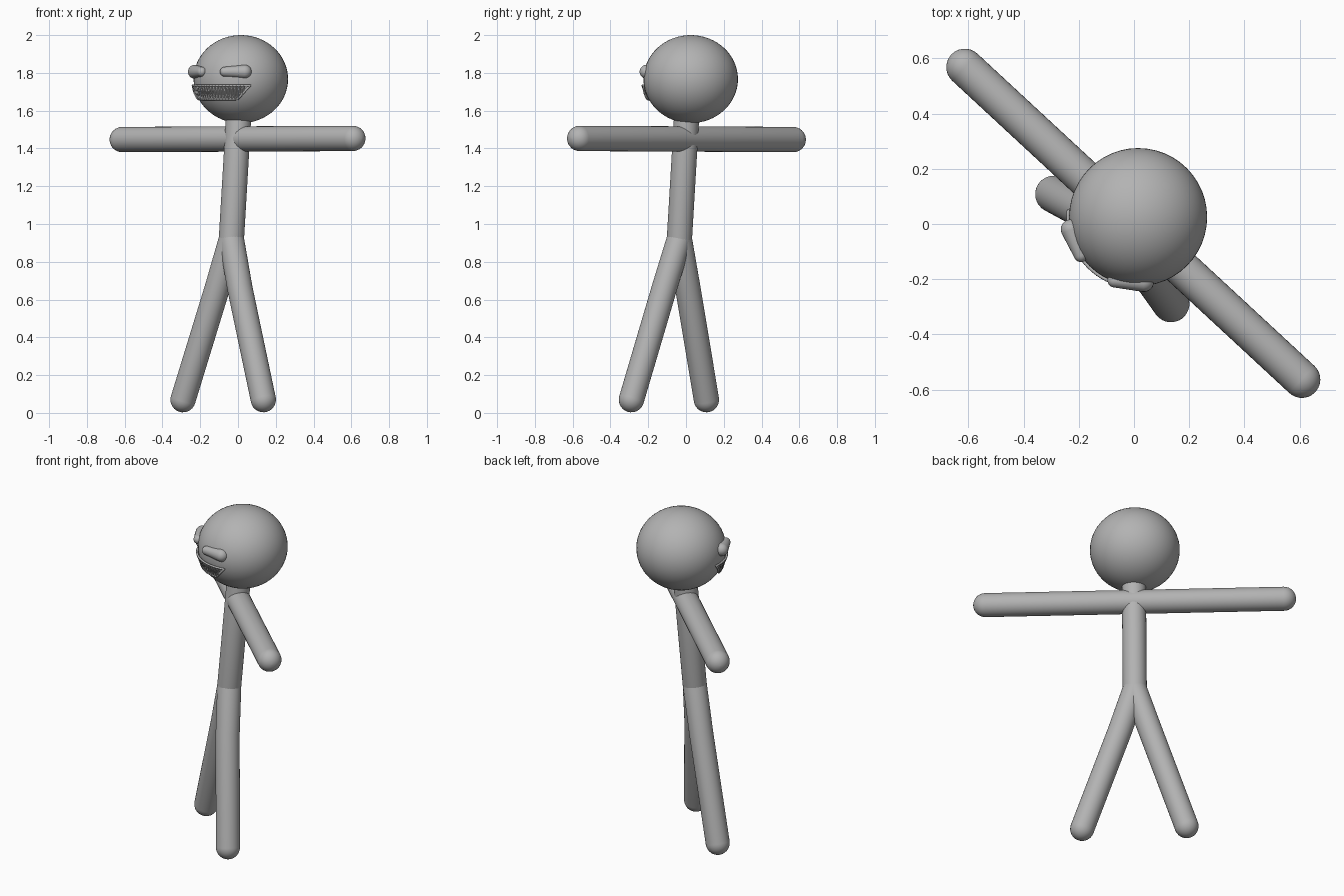
import bpy, bmesh, math
from mathutils import Vector

if "Cube" in bpy.data.objects:
    bpy.data.objects.remove(bpy.data.objects["Cube"])

grey = bpy.data.materials.new("plain_grey")
grey.diffuse_color = (0.45, 0.45, 0.45, 1)
grey.use_nodes = True
grey.node_tree.nodes["Principled BSDF"].inputs["Base Color"].default_value = grey.diffuse_color

HEAD = Vector((0.015, 0.025, 1.767))
HEAD_R, HEAD_H = 0.25, 0.233
FACE = math.radians(228)          # heading of the face seen from above


def finish(name, bm, smooth=True):
    bmesh.ops.recalc_face_normals(bm, faces=bm.faces[:])
    me = bpy.data.meshes.new(name)
    bm.to_mesh(me)
    bm.free()
    me.materials.append(grey)
    ob = bpy.data.objects.new(name, me)
    bpy.context.collection.objects.link(ob)
    for p in me.polygons:
        p.use_smooth = smooth
    return ob


def rod(name, points, radii, sides=32, cap=7):
    """Round-ended tube swept along a few points."""
    pts = [Vector(p) for p in points]
    dirs = [(b - a).normalized() for a, b in zip(pts, pts[1:])]
    rings = []
    for i in range(cap):
        a = math.pi / 2 * (i + 0.15) / cap
        rings.append((pts[0] - dirs[0] * radii[0] * math.cos(a), dirs[0], radii[0] * math.sin(a)))
    for i, p in enumerate(pts):
        d = (dirs[max(i - 1, 0)] + dirs[min(i, len(dirs) - 1)]).normalized()
        rings.append((p, d, radii[i]))
    for i in reversed(range(cap)):
        a = math.pi / 2 * (i + 0.15) / cap
        rings.append((pts[-1] + dirs[-1] * radii[-1] * math.cos(a), dirs[-1], radii[-1] * math.sin(a)))
    ref = Vector((0.31, 0.95, 0)) if abs(dirs[0].z) > 0.7 else Vector((0, 0, 1))
    bm = bmesh.new()
    loops = []
    for c, d, r in rings:
        u = ref.cross(d).normalized()
        v = d.cross(u)
        loops.append([bm.verts.new(c + r * (u * math.cos(t) + v * math.sin(t)))
                      for t in (2 * math.pi * k / sides for k in range(sides))])
    for a, b in zip(loops, loops[1:]):
        for k in range(sides):
            bm.faces.new((a[k], a[k - 1], b[k - 1], b[k]))
    bm.faces.new(loops[0])
    bm.faces.new(loops[-1])
    return finish(name, bm)


# Head
bm = bmesh.new()
bmesh.ops.create_uvsphere(bm, u_segments=48, v_segments=32, radius=1)
for v in bm.verts:
    v.co = HEAD + Vector((v.co.x * HEAD_R, v.co.y * HEAD_R, v.co.z * HEAD_H))
finish("head", bm)

# Body, arms and legs
R = 0.067
hip = (-0.035, -0.035, 0.92)
rod("torso", [(0.004, 0.004, 1.58), hip], [R, R])
rod("arms", [(-0.613, 0.568, 1.447), (0.608, -0.563, 1.453)], [R, R])
rod("left_leg", [hip, (-0.11, 0.01, 0.66), (-0.291, 0.108, 0.07)], [R, R, R])
rod("right_leg", [hip, (0.01, -0.115, 0.66), (0.134, -0.289, 0.07)], [R, R, R])

# Eyes, wider at the outer ends
rod("right_eye", [(0.035, -0.209, 1.806), (-0.07, -0.204, 1.806)], [0.037, 0.026], 20)
rod("left_eye", [(-0.228, -0.02, 1.806), (-0.192, -0.112, 1.806)], [0.037, 0.026], 20)

# Mouth: crescent wrapped around the head
HALF, TOP, DEPTH = math.radians(53), 1.733, 0.072


def lower(t):
    return TOP - DEPTH * min(1, (1 - abs(t)) / 0.28)


def on_face(t, z, out):
    a = FACE + t * HALF
    s = math.sqrt(1 - ((z - HEAD.z) / HEAD_H) ** 2)
    r = HEAD_R * s + out
    return Vector((HEAD.x + r * math.cos(a), HEAD.y + r * math.sin(a), z))


N = 28
ts = [-1 + 2 * i / N for i in range(N + 1)]
bm = bmesh.new()
rows = [[bm.verts.new(on_face(t, TOP + (lower(t) - TOP) * j / 3, 0.004)) for j in range(4)]
        for t in ts[1:-1]]
for a, b in zip(rows, rows[1:]):
    for j in range(3):
        bm.faces.new((a[j], a[j + 1], b[j + 1], b[j]))
finish("mouth_inside", bm)

rod("upper_lip", [on_face(t, TOP, 0.007) for t in ts], [0.006] * (N + 1), 8, 2)
rod("lower_lip", [on_face(t, lower(t), 0.007) for t in ts], [0.006] * (N + 1), 8, 2)

# Interlocking pointed teeth
for name, upper in (("upper_teeth", True), ("lower_teeth", False)):
    bm = bmesh.new()
    n = 22
    for i in range(n):
        t = -0.9 + 1.8 * (i + (0.5 if upper else 0.0)) / n
        root, end = (TOP, lower(t)) if upper else (lower(t), TOP)
        tip = bm.verts.new(on_face(t, root + (end - root) * 0.72, 0.009))
        w = 0.036
        base = [bm.verts.new(on_face(t + dt, root, o))
                for dt, o in ((-w, 0.007), (0, 0.014), (w, 0.007), (0, 0.001))]
        for k in range(4):
            bm.faces.new((base[k - 1], base[k], tip))
        bm.faces.new(base)
    finish(name, bm, False)
